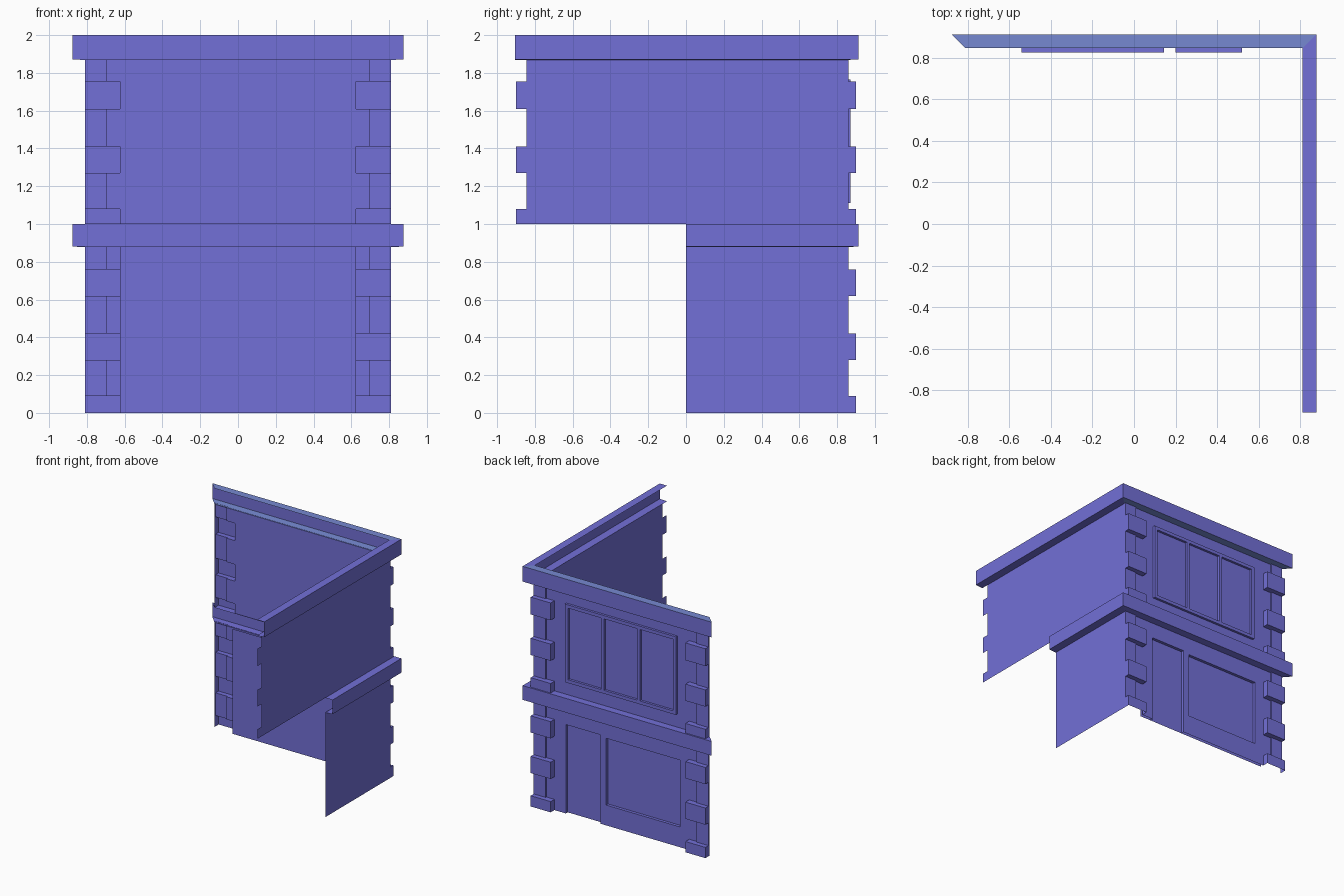
import bpy, bmesh
from mathutils import Vector

if "Cube" in bpy.data.objects:
    bpy.data.objects.remove(bpy.data.objects["Cube"])

def material(name, rgb):
    m = bpy.data.materials.new(name)
    m.diffuse_color = (*rgb, 1)
    m.use_nodes = True
    m.node_tree.nodes["Principled BSDF"].inputs["Base Color"].default_value = m.diffuse_color
    return m

VIOLET = material("violet_wall", (0.17, 0.16, 0.68))
BLUE = material("blue_ledge", (0.18, 0.25, 0.64))

def sheet(name, quads, outward):
    """Open shell from (corners, material index) quads, facing the outward direction."""
    bm = bmesh.new()
    for pts, mi in quads:
        f = bm.faces.new([bm.verts.new(p) for p in pts])
        f.material_index = mi
    bmesh.ops.remove_doubles(bm, verts=bm.verts, dist=0.0005)
    bmesh.ops.recalc_face_normals(bm, faces=bm.faces)
    d = Vector(outward)
    if sum(f.normal.dot(d) * f.calc_area() for f in bm.faces) < 0:
        bmesh.ops.reverse_faces(bm, faces=bm.faces)
    me = bpy.data.meshes.new(name)
    bm.to_mesh(me)
    bm.free()
    me.materials.append(VIOLET)
    me.materials.append(BLUE)
    ob = bpy.data.objects.new(name, me)
    bpy.context.collection.objects.link(ob)
    return ob

BASE, WALL, NARROW, WIDE, RECESS = 0.845, 0.85, 0.86, 0.90, 0.825
SIDE = 0.81

def is_wide(level, bands):
    return any(a < level < b for a, b in bands)

def relief(name, xs, zs, depth):
    """Stepped facade facing +y: flat cells joined by step faces."""
    quads = []
    cx = [(a + b) / 2 for a, b in zip(xs, xs[1:])]
    cz = [(a + b) / 2 for a, b in zip(zs, zs[1:])]
    D = [[depth(x, z) for z in cz] for x in cx]
    for i in range(len(cx)):
        for k in range(len(cz)):
            x0, x1, z0, z1, y = xs[i], xs[i+1], zs[k], zs[k+1], D[i][k]
            quads.append((((x0, y, z0), (x1, y, z0), (x1, y, z1), (x0, y, z1)), 0))
            if i == 0:
                quads.append((((x0, y, z0), (x0, y, z1), (x0, BASE, z1), (x0, BASE, z0)), 0))
            if i + 1 < len(cx) and D[i+1][k] != y:
                w = D[i+1][k]
                quads.append((((x1, y, z0), (x1, y, z1), (x1, w, z1), (x1, w, z0)), 0))
            if k + 1 < len(cz) and D[i][k+1] != y:
                w = D[i][k+1]
                quads.append((((x0, y, z1), (x1, y, z1), (x1, w, z1), (x0, w, z1)), 0))
    return sheet(name, quads, (0, 1, 0))

# Heights of the wide corner stones on each floor
low_bands = [(0, 0.09), (0.28, 0.42), (0.62, 0.76)]
up_bands = [(1.0, 1.08), (1.27, 1.41), (1.61, 1.755)]
# Door and shop window: x0, x1, z0, z1
openings = [(0.20, 0.52, 0, 0.745), (-0.54, 0.145, 0.17, 0.73)]

def stone_depth(x, z, bands):
    if is_wide(z, bands):
        return WIDE if abs(x) > 0.625 else WALL
    return NARROW if abs(x) > 0.70 else WALL

def low_depth(x, z):
    if any(a < x < b and c < z < d for a, b, c, d in openings):
        return RECESS
    return stone_depth(x, z, low_bands)

# Street facade, both floors
edge = [-SIDE, -0.70, -0.625, 0.625, 0.70, SIDE]
low_x = sorted(edge + [v for o in openings for v in o[:2]])
low_z = sorted({v for b in low_bands for v in b} | {v for o in openings for v in o[2:]} | {0.88})
up_z = sorted({v for b in up_bands for v in b} | {1.87})
relief("lower_facade", low_x, low_z, low_depth)
relief("upper_facade", edge, up_z, lambda x, z: stone_depth(x, z, up_bands))

# Flat lining behind the shop front
sheet("shop_lining", [(((-0.625, 0.823, 0), (0.625, 0.823, 0),
                        (0.625, 0.823, 0.88), (-0.625, 0.823, 0.88)), 0)], (0, -1, 0))

# Flat side walls whose ends follow the corner stones
def side_wall(name, zs, bands, full):
    quads = []
    for z0, z1 in zip(zs, zs[1:]):
        wide = is_wide((z0 + z1) / 2, bands)
        y1 = WIDE if wide else NARROW
        y0 = (-WIDE if wide else -BASE) if full else 0
        quads.append((((SIDE, y0, z0), (SIDE, y1, z0), (SIDE, y1, z1), (SIDE, y0, z1)), 0))
    sheet(name, quads, (1, 0, 0))

side_wall("lower_side_wall", sorted({v for b in low_bands for v in b} | {0.88}), low_bands, False)
side_wall("upper_side_wall", up_z, up_bands, True)

# Cornices: open channel profile run along the facade and round the side
def cornice(name, z0, z1, y_end, blue):
    d = 0.067
    profile = [(0, z0), (d, z0 + 0.004), (d, z1), (0, z1)]
    def path(o, z):
        return [(-SIDE - o, BASE + o, z), (SIDE + o, BASE + o, z), (SIDE + o, y_end, z)]
    quads = []
    for s, (p, q) in enumerate(zip(profile, profile[1:])):
        a, b = path(*p), path(*q)
        for j in range(2):
            mi = 1 if blue and j == 0 and s != 1 else 0
            quads.append(((a[j], a[j+1], b[j+1], b[j]), mi))
    sheet(name, quads, (1, 1, 0))

cornice("roof_cornice", 1.868, 2.0, -0.905, True)
cornice("middle_cornice", 0.877, 1.0, 0.0, False)

# Triple window frame standing proud of the upper wall
def bar(name, x0, x1, z0, z1):
    y0, y1 = WALL, 0.87
    bpy.ops.mesh.primitive_cube_add(size=1, location=((x0+x1)/2, (y0+y1)/2, (z0+z1)/2))
    ob = bpy.context.object
    ob.name = name
    ob.scale = (x1 - x0, y1 - y0, z1 - z0)
    ob.data.materials.append(VIOLET)

wx, z0, z1, t = 0.515, 1.11, 1.765, 0.028
for n in range(4):
    x = -wx + n * (2 * wx - t) / 3
    bar("window_upright", x, x + t, z0 + t, z1 - t)
bar("window_sill", -wx, wx, z0, z0 + t)
bar("window_head", -wx, wx, z1 - t, z1)
